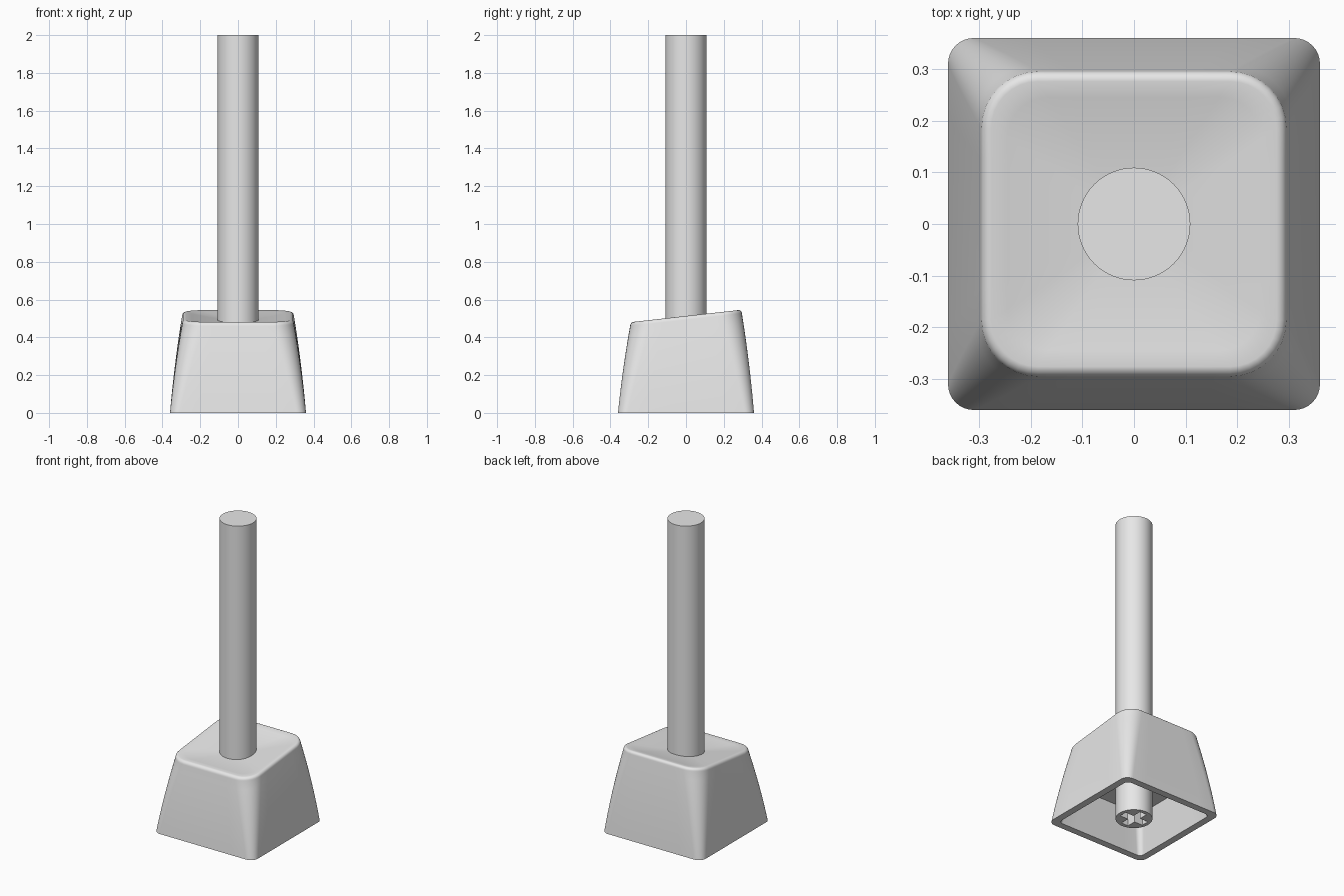
import bpy, bmesh, math

cube = bpy.data.objects.get("Cube")
if cube:
    bpy.data.objects.remove(cube, do_unlink=True)

grey = bpy.data.materials.new("light grey")
grey.use_nodes = True
grey.diffuse_color = (0.8, 0.8, 0.8, 1)
grey.node_tree.nodes["Principled BSDF"].inputs["Base Color"].default_value = (0.8, 0.8, 0.8, 1)

BASE, RIM = 0.36, 0.296          # half widths at the foot and at the top rim
MID_Z, TILT, DISH = 0.513, 0.112, 0.025


def finish(bm, name):
    bmesh.ops.recalc_face_normals(bm, faces=bm.faces)
    mesh = bpy.data.meshes.new(name)
    bm.to_mesh(mesh)
    bm.free()
    mesh.materials.append(grey)
    obj = bpy.data.objects.new(name, mesh)
    bpy.context.collection.objects.link(obj)
    return obj


def smooth(obj, degrees):
    bpy.ops.object.select_all(action='DESELECT')
    obj.select_set(True)
    bpy.context.view_layer.objects.active = obj
    bpy.ops.object.shade_smooth_by_angle(angle=math.radians(degrees))


def rounded_square(half, radius, steps=8, side=6):
    """Points around a square with round corners and divided sides."""
    pts = []
    c = half - radius
    for q in range(4):
        turn = q * math.pi / 2
        local = [(c + radius * math.cos(a), c + radius * math.sin(a))
                 for a in (i / steps * math.pi / 2 for i in range(steps + 1))]
        local += [(c - 2 * c * i / side, half) for i in range(1, side)]
        pts += [(x * math.cos(turn) - y * math.sin(turn),
                 x * math.sin(turn) + y * math.cos(turn)) for x, y in local]
    return pts


def top_z(y):
    return MID_Z + TILT * y


# Hollow cap: one skin of rings from the inner ceiling, round the foot, to the dish
bm = bmesh.new()
rings = []


def add_ring(points, height):
    rings.append([bm.verts.new((x, y, height(x, y))) for x, y in points])


add_ring(rounded_square(0.27, 0.04), lambda x, y: 0.25)
add_ring(rounded_square(0.315, 0.03), lambda x, y: 0)

# bulging outer walls
WALL = 10
for i in range(WALL + 1):
    t = i / WALL
    half = BASE - (BASE - RIM) * (0.7 * t + 0.3 * t * t)
    radius = 0.05 + 0.06 * t
    add_ring(rounded_square(half, radius), lambda x, y: t * (top_z(y) - 0.02))

# rounded rim
for i in range(1, 6):
    a = i / 5 * math.pi / 2
    half = RIM - 0.02 * (1 - math.cos(a))
    add_ring(rounded_square(half, 0.11 - 0.02 * (1 - math.cos(a))),
             lambda x, y: top_z(y) - 0.02 * (1 - math.sin(a)))

# shallow dished top
edge = rounded_square(RIM - 0.02, 0.09)
for i in range(1, 9):
    s = 1 - i / 9
    add_ring([(x * s, y * s) for x, y in edge],
             lambda x, y: top_z(y) - DISH * (1 - s * s))

for low, high in zip(rings, rings[1:]):
    for i in range(len(low)):
        j = (i + 1) % len(low)
        bm.faces.new((low[i], low[j], high[j], high[i]))
bm.faces.new(rings[0])
bm.faces.new(rings[-1])
cap = finish(bm, "key_cap")
smooth(cap, 40)

# Round post running through the cap
bm = bmesh.new()
bmesh.ops.create_cone(bm, cap_ends=True, segments=64, radius1=0.109, radius2=0.109, depth=2)
bmesh.ops.translate(bm, verts=bm.verts, vec=(0, 0, 1))
post = finish(bm, "post")

# Cross-shaped socket cut into the foot of the post
cutters = []
for size in ((0.17, 0.05), (0.05, 0.17)):
    bm = bmesh.new()
    bmesh.ops.create_cube(bm, size=1)
    bmesh.ops.scale(bm, verts=bm.verts, vec=(size[0], size[1], 0.32))
    cutter = finish(bm, "socket_cutter")
    cutter.hide_render = True
    cutters.append(cutter)
    cut = post.modifiers.new("socket", 'BOOLEAN')
    cut.operation = 'DIFFERENCE'
    cut.solver = 'EXACT'
    cut.object = cutter

bpy.context.view_layer.update()
evaluated = post.evaluated_get(bpy.context.evaluated_depsgraph_get())
carved = bpy.data.meshes.new_from_object(evaluated)
post.modifiers.clear()
post.data = carved
for cutter in cutters:
    bpy.data.objects.remove(cutter, do_unlink=True)
smooth(post, 30)
